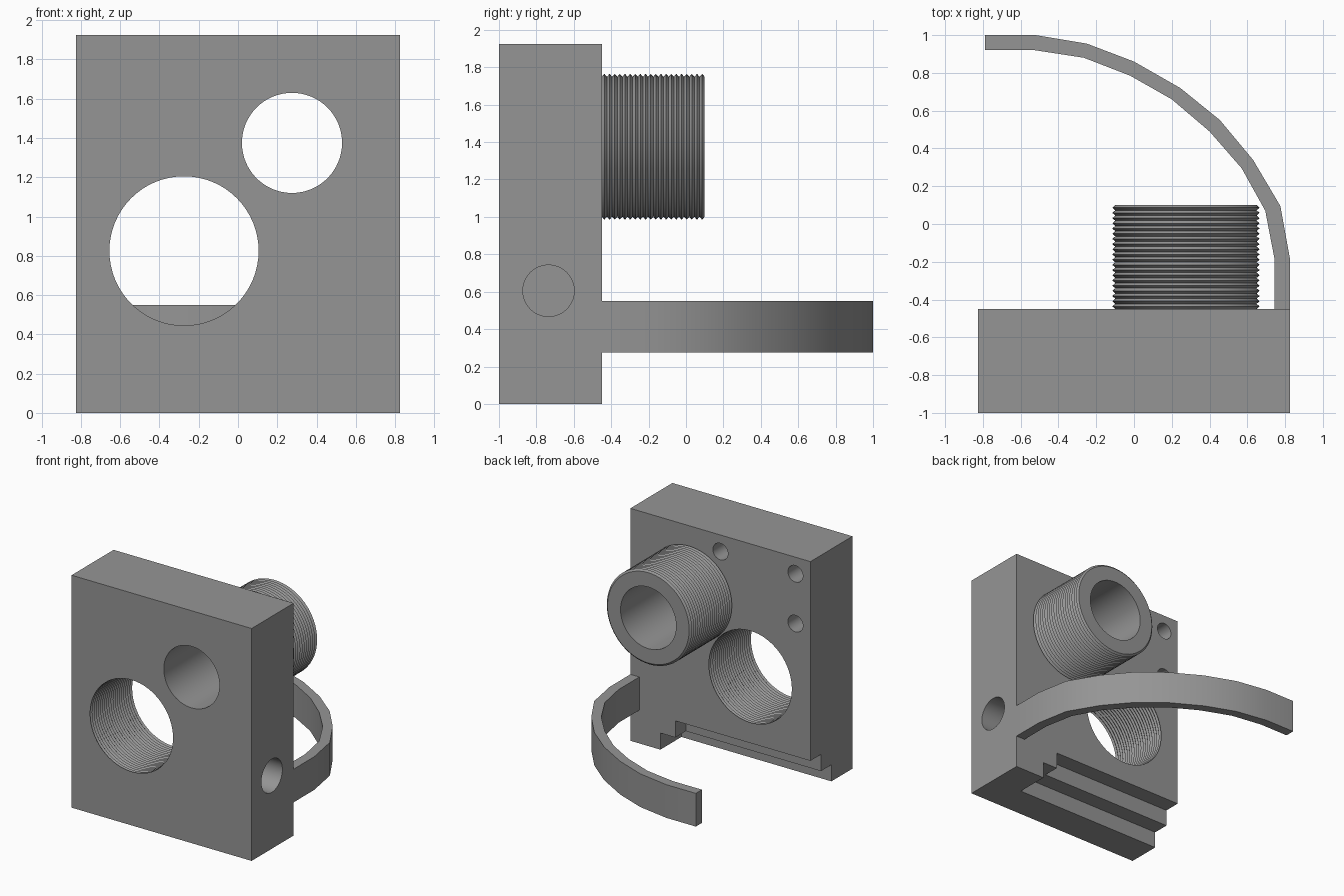
import bpy, bmesh, math
from mathutils import Matrix, Vector

if "Cube" in bpy.data.objects:
    bpy.data.objects.remove(bpy.data.objects["Cube"])

grey = bpy.data.materials.new("plain_grey")
grey.diffuse_color = (0.30, 0.30, 0.30, 1)
grey.use_nodes = True
grey.node_tree.nodes["Principled BSDF"].inputs["Base Color"].default_value = grey.diffuse_color


def make_object(name, bm):
    bmesh.ops.recalc_face_normals(bm, faces=bm.faces)
    mesh = bpy.data.meshes.new(name)
    bm.to_mesh(mesh)
    bm.free()
    mesh.materials.append(grey)
    ob = bpy.data.objects.new(name, mesh)
    bpy.context.collection.objects.link(ob)
    return ob


def box(name, lo, hi):
    lo, hi = Vector(lo), Vector(hi)
    bm = bmesh.new()
    bmesh.ops.create_cube(bm, size=1)
    bmesh.ops.scale(bm, vec=hi - lo, verts=bm.verts)
    bmesh.ops.translate(bm, vec=(lo + hi) / 2, verts=bm.verts)
    return make_object(name, bm)


def rod(name, centre, radius, length, axis, segments=64):
    bm = bmesh.new()
    turn = Matrix.Rotation(math.pi / 2, 4, 'X' if axis == 'Y' else 'Y')
    bmesh.ops.create_cone(bm, cap_ends=True, segments=segments, radius1=radius,
                          radius2=radius, depth=length,
                          matrix=Matrix.Translation(centre) @ turn)
    return make_object(name, bm)


def lathe(name, x, z, profile, caps=False, segments=64):
    """Turn (radius, y) points about an axis parallel to y."""
    bm = bmesh.new()
    rings = []
    for r, y in profile:
        rings.append([bm.verts.new((x + r * math.cos(a), y, z + r * math.sin(a)))
                      for a in (math.tau * i / segments for i in range(segments))])
    for a, b in zip(rings, rings[1:]):
        for i in range(segments):
            j = (i + 1) % segments
            bm.faces.new((a[i], a[j], b[j], b[i]))
    if caps:
        bm.faces.new(rings[0])
        bm.faces.new(rings[-1])
    return make_object(name, bm)


def thread(y0, turns, pitch, r0, r1):
    return [(r1 if i % 2 else r0, y0 + i * pitch / 2) for i in range(2 * turns + 1)]


def smooth(ob):
    bpy.ops.object.select_all(action='DESELECT')
    ob.select_set(True)
    bpy.context.view_layer.objects.active = ob
    bpy.ops.object.shade_smooth_by_angle(angle=math.radians(30))


def cut(ob, cutter):
    mod = ob.modifiers.new("cut", 'BOOLEAN')
    mod.operation = 'DIFFERENCE'
    mod.solver = 'EXACT'
    mod.object = cutter
    bpy.context.view_layer.objects.active = ob
    bpy.ops.object.modifier_apply(modifier=mod.name)
    bpy.data.objects.remove(cutter)


U = 0.1375      # base module of the part
PITCH = 0.0275

# main block
block = box("block", (-0.825, -1, 0), (0.825, -0.45, 1.925))

# stepped slot in the lower back edge, open on the left side
cut(block, box("low_step", (-1, -0.725, -0.2), (0.55, 0, U)))
cut(block, box("high_step", (-1, -0.5875, -0.2), (0.4125, 0, 2 * U)))

# threaded opening, plain bore, side hole and small blind holes
cut(block, lathe("threaded_cutter", -0.275, 0.825,
                 thread(-1 - PITCH, 22, PITCH, 0.38, 0.392), caps=True))
cut(block, rod("bore_cutter", (0.275, -0.7, 1.375), 0.255, 1, 'Y'))
cut(block, rod("side_cutter", (0.825, -0.735, 0.605), U, 1, 'X', 48))
for x, z in ((0, 1.7875), (-0.6875, 1.7875), (-0.6875, 1.375)):
    cut(block, rod("blind_cutter", (x, -0.45, z), U / 2, 0.55, 'Y', 32))
smooth(block)

# hollow threaded boss on the back
outer = thread(-0.45, 20, PITCH, 0.374, 0.39)
smooth(lathe("threaded_boss", 0.275, 1.375, outer + [(0.255, 0.1), (0.255, -0.45)]))

# curved strap: outer and inner edge of the bend
outside = [(0.825, -0.45), (0.825, -0.18), (0.775, 0.095), (0.63, 0.34), (0.455, 0.55),
           (0.245, 0.72), (0, 0.86), (-0.25, 0.955), (-0.52, 1), (-0.79, 1)]
inside = [(0.743, -0.45), (0.743, -0.18), (0.695, 0.07), (0.57, 0.295), (0.40, 0.49),
          (0.20, 0.66), (-0.02, 0.785), (-0.265, 0.88), (-0.525, 0.92), (-0.79, 0.92)]
bm = bmesh.new()
sections = [[bm.verts.new((*p, z)) for p, z in ((o, 2 * U), (i, 2 * U), (i, 4 * U), (o, 4 * U))]
            for o, i in zip(outside, inside)]
for a, b in zip(sections, sections[1:]):
    for k in range(4):
        m = (k + 1) % 4
        bm.faces.new((a[k], a[m], b[m], b[k]))
bm.faces.new(sections[0])
bm.faces.new(sections[-1])
smooth(make_object("curved_strap", bm))
